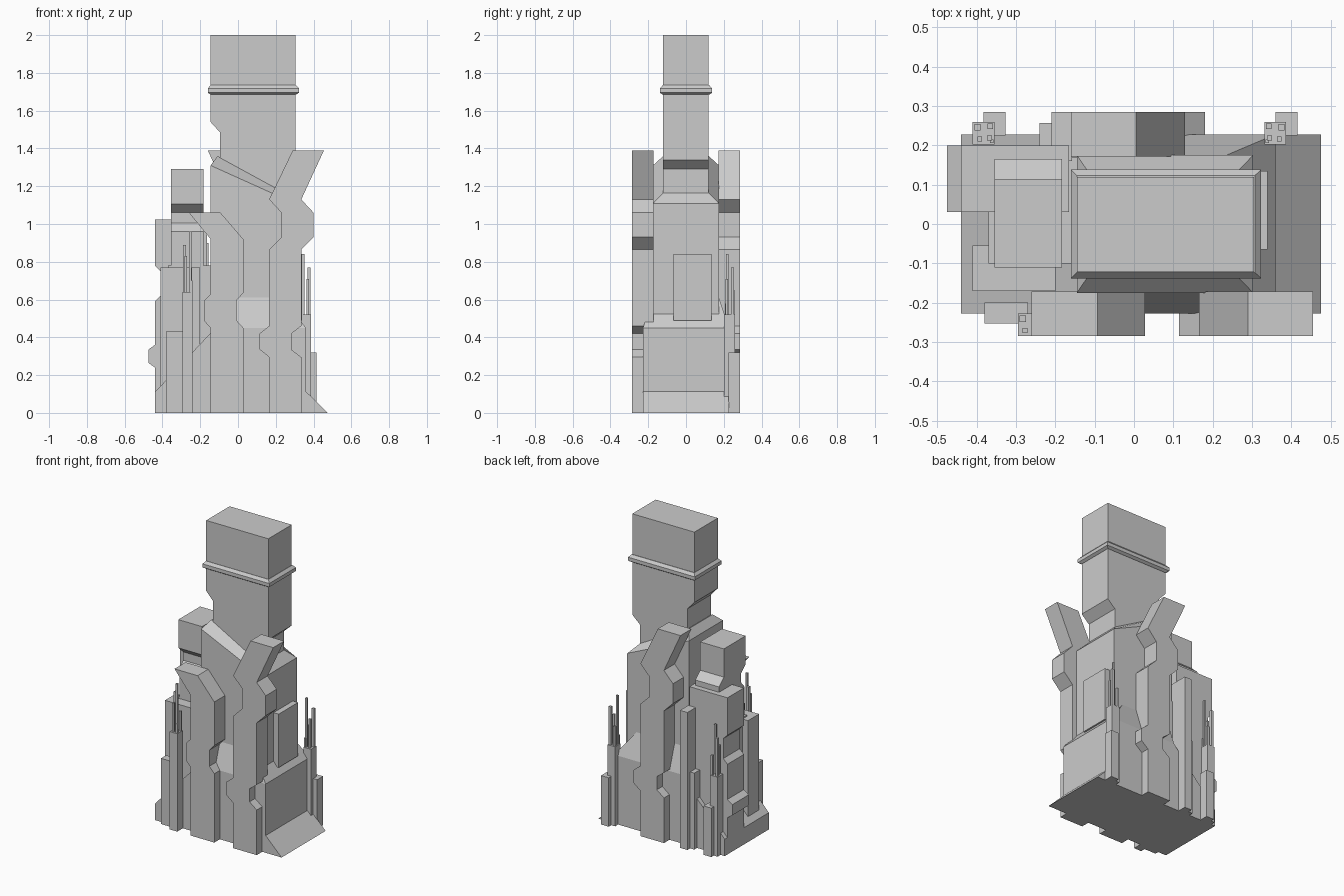
import bpy, bmesh

if "Cube" in bpy.data.objects:
    bpy.data.objects.remove(bpy.data.objects["Cube"])


def finish(name, bm):
    bmesh.ops.recalc_face_normals(bm, faces=bm.faces)
    me = bpy.data.meshes.new(name)
    bm.to_mesh(me)
    bm.free()
    ob = bpy.data.objects.new(name, me)
    bpy.context.collection.objects.link(ob)
    return ob


def prism(name, pts, a, b, axis='y'):
    """Extrude an (x,z) profile along y, or a (y,z) profile along x."""
    bm = bmesh.new()
    def place(u, z, t):
        return (u, t, z) if axis == 'y' else (t, u, z)
    face = bm.faces.new([bm.verts.new(place(u, z, a)) for u, z in pts])
    ext = bmesh.ops.extrude_face_region(bm, geom=[face])
    vec = (0, b - a, 0) if axis == 'y' else (b - a, 0, 0)
    bmesh.ops.translate(bm, vec=vec,
                        verts=[g for g in ext['geom'] if isinstance(g, bmesh.types.BMVert)])
    return finish(name, bm)


def loft(name, rings):
    """Stack of rectangles: x0, x1, half depth, z at left, z at right."""
    bm = bmesh.new()
    loops = []
    for x0, x1, y, zl, zr in rings:
        loops.append([bm.verts.new(p) for p in
                      ((x0, -y, zl), (x1, -y, zr), (x1, y, zr), (x0, y, zl))])
    for lo, hi in zip(loops, loops[1:]):
        for i in range(4):
            j = (i + 1) % 4
            bm.faces.new((lo[i], lo[j], hi[j], hi[i]))
    bm.faces.new(loops[0][::-1])
    bm.faces.new(loops[-1])
    return finish(name, bm)


def box(name, x0, x1, y0, y1, z0, z1):
    return prism(name, [(x0, z0), (x1, z0), (x1, z1), (x0, z1)], y0, y1)


# Plinth with wedge foot on the right and long slope on the left
prism("base", [(-.44, 0), (.475, 0), (.36, .113), (.36, .45), (-.12, .45), (-.44, .11)],
      -.228, .228)
loft("base_shoulder", [(-.12, .36, .228, .45, .45), (-.12, .235, .175, .61, .61)])

# Main body with slanted, chamfered top
loft("body", [(-.145, .303, .175, .3, .3), (-.145, .303, .175, 1.31, 1.108),
              (-.108, .25, .12, 1.36, 1.165)])
box("side_panel", .29, .34, -.065, .135, .49, .84)

# Upper tower and its collar
prism("upper_tower", [(-.145, 2), (.305, 2), (.305, 1.34), (.25, 1.29), (.25, 1.1),
                      (-.095, 1.1), (-.095, 1.485), (-.145, 1.54)], -.122, .12)
loft("collar", [(-.145, .307, .123, 1.685, 1.685), (-.16, .323, .138, 1.695, 1.695),
                (-.16, .323, .138, 1.718, 1.718), (-.145, .307, .123, 1.735, 1.735)])

# Tall cranked buttress, repeated at the back turned half way round
tall = [(.29, 1.39), (.165, 1.13), (.23, 1.06), (.23, .93), (.165, .865), (.165, .46),
        (.115, .42), (.115, .335), (.165, .295), (.165, 0), (.335, 0), (.335, .295),
        (.283, .335), (.283, .42), (.335, .46), (.335, .865), (.40, .93), (.40, 1.06),
        (.335, 1.13), (.455, 1.39)]
prism("front_tall_buttress", tall, -.285, -.172)
prism("back_tall_buttress", [(.295 - x, z) for x, z in tall], .172, .285)

# Shorter front buttress
prism("front_short_buttress",
      [(-.26, 1.06), (-.145, .92), (-.145, .63), (-.178, .595), (-.178, .485), (-.145, .45),
       (-.145, 0), (.028, 0), (.028, .45), (-.008, .49), (-.008, .595), (.028, .635),
       (.028, .92), (-.093, 1.06)], -.285, -.172)

# Left annex: stepped turret, cranked side rib and front slab
prism("turret", [(-.11, 1.29), (.115, 1.29), (.115, 1.105), (.165, 1.06), (.165, .1),
                 (-.1, .1), (-.1, .96), (-.06, 1.005), (-.06, 1.06), (-.11, 1.105)],
      -.355, -.183, axis='x')
prism("side_rib", [(-.44, 1.025), (-.44, .78), (-.41, .75), (-.41, .62), (-.44, .59),
                   (-.44, .36), (-.475, .335), (-.475, .265), (-.44, .24), (-.44, 0),
                   (-.165, 0), (-.165, 1.025)], .03, .2)
box("annex_core", -.37, -.14, -.1, .17, 0, .78)
box("front_slab", -.41, -.2, -.17, -.055, 0, .77)
box("back_pillar", -.21, -.157, .16, .285, 0, .9)
box("back_pillar_step", -.24, -.2, .17, .257, 0, .5)
box("front_low_block", -.38, -.27, -.253, -.2, 0, .43)


# Antenna clusters: a square post with thin needles on top
def antenna_cluster(tag, x, y, h, sx):
    box(tag + "_antenna_post", x, x + .055, y, y + .057, 0, h)
    needles = [(.004, .036, .016, .25), (.038, .04, .014, .13), (.012, .008, .012, .19),
               (.036, .01, .013, .32), (.044, .004, .009, .06)]
    for i, (u, v, s, rise) in enumerate(needles):
        u = u if sx > 0 else .055 - u - s
        box(f"{tag}_needle_{i}", x + u, x + u + s, y + v, y + v + s, h - .01, h + rise)


antenna_cluster("front_left", -.295, -.285, .64, 1)
antenna_cluster("back_right", .332, .202, .52, -1)
antenna_cluster("back_left", -.41, .202, .52, 1)
for side, x0 in (("right", .36), ("left", -.383)):
    box(f"back_{side}_low_post", x0, x0 + .056, .225, .285, 0, .32)
